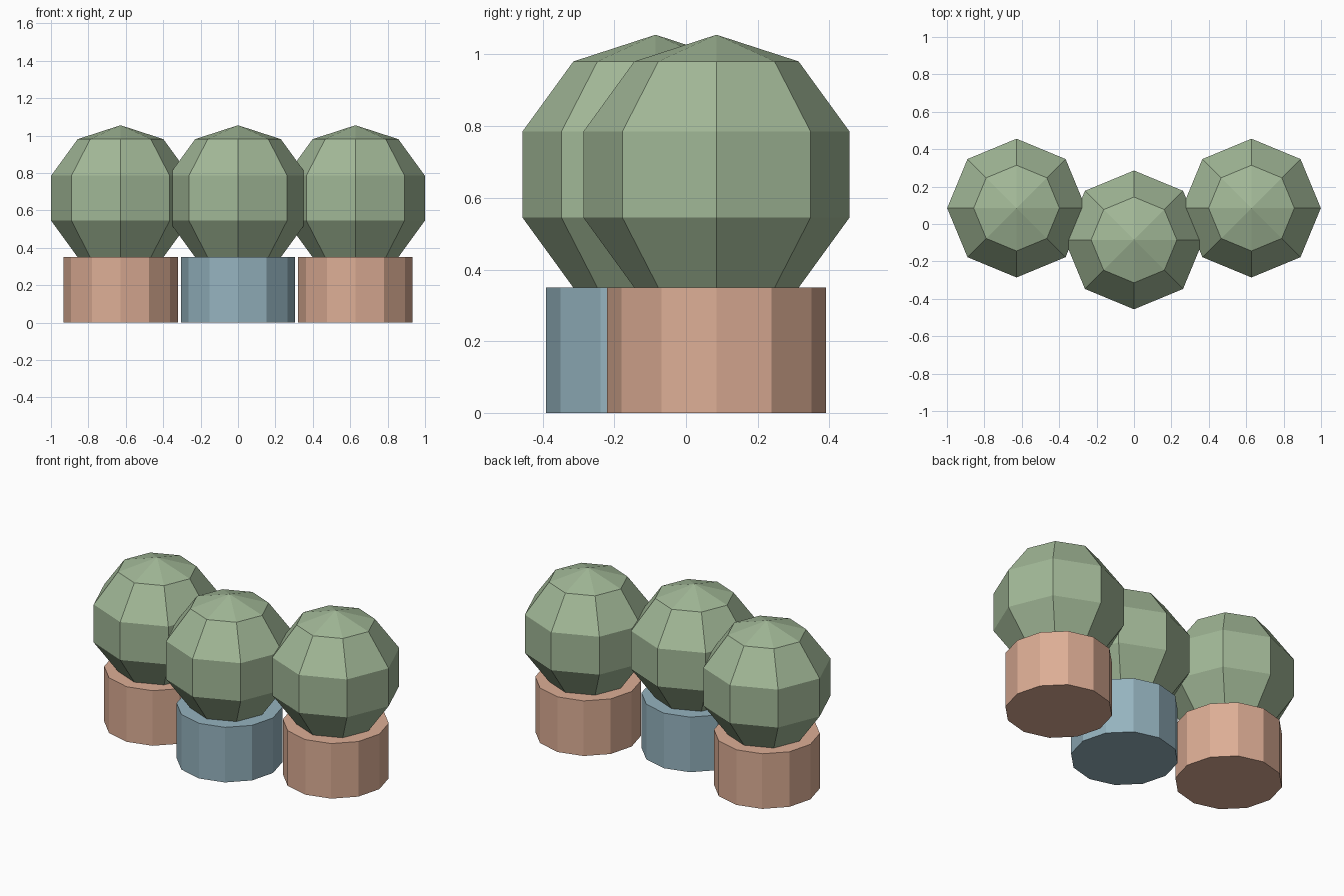
import bpy

if "Cube" in bpy.data.objects:
    bpy.data.objects.remove(bpy.data.objects["Cube"])


def material(name, rgb):
    m = bpy.data.materials.new(name)
    m.diffuse_color = (*rgb, 1.0)
    m.use_nodes = True
    m.node_tree.nodes["Principled BSDF"].inputs["Base Color"].default_value = m.diffuse_color
    return m


terracotta = material("terracotta", (0.72, 0.42, 0.30))
blue = material("blue_glaze", (0.30, 0.45, 0.52))
green = material("leaf_green", (0.36, 0.48, 0.31))

POT_R, POT_H = 0.306, 0.35
BUSH_R, BUSH_Z = 0.39, 0.665


def finish(name, mat):
    obj = bpy.context.object
    obj.name = name
    obj.data.materials.append(mat)


def potted_bush(side, x, y, pot_mat):
    # Twelve-sided pot
    bpy.ops.mesh.primitive_cylinder_add(vertices=12, radius=POT_R, depth=POT_H,
                                        location=(x, y, POT_H / 2))
    finish("pot_" + side, pot_mat)
    # Faceted round bush, its bottom tip sunk into the pot
    bpy.ops.mesh.primitive_uv_sphere_add(segments=8, ring_count=5, radius=BUSH_R,
                                         location=(x, y, BUSH_Z))
    finish("bush_" + side, green)


# Row of three, the middle one standing forward
potted_bush("left", -0.628, 0.085, terracotta)
potted_bush("middle", 0.0, -0.085, blue)
potted_bush("right", 0.628, 0.085, terracotta)
